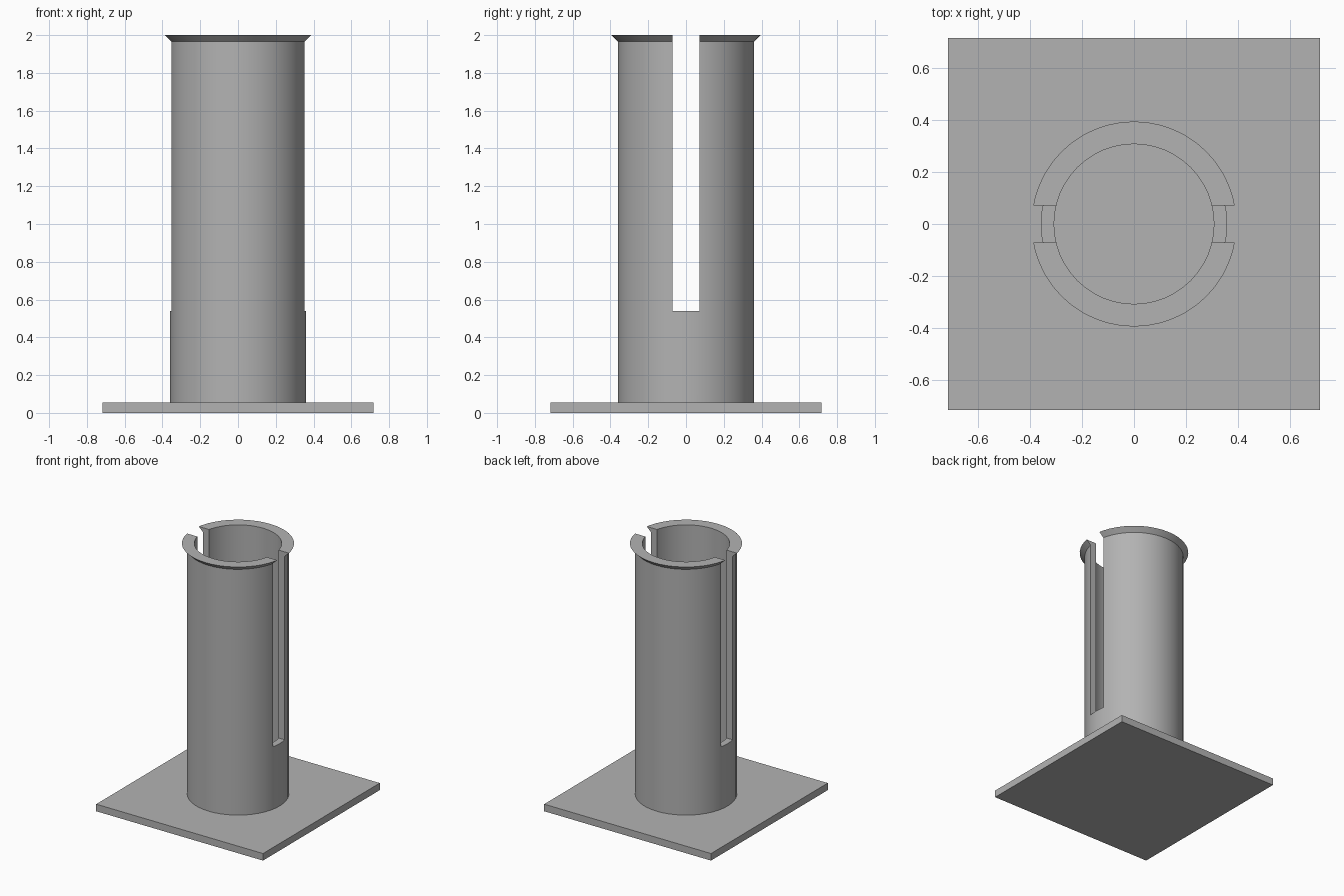
import bpy, bmesh, math

cube = bpy.data.objects.get("Cube")
if cube:
    bpy.data.objects.remove(cube, do_unlink=True)

HALF_BASE, BASE_TOP = 0.717, 0.055
OUTER, INNER, LIP = 0.359, 0.308, 0.395
LIP_LOW, TOP = 1.965, 2.0
SLOT_WIDTH, SLOT_LOW = 0.143, 0.54
SIDES = 48

grey = bpy.data.materials.new("plain grey")
grey.use_nodes = True
colour = (0.45, 0.45, 0.45, 1)
grey.diffuse_color = colour
grey.node_tree.nodes["Principled BSDF"].inputs["Base Color"].default_value = colour


def box(name, size, centre):
    bpy.ops.mesh.primitive_cube_add(size=1, location=centre)
    ob = bpy.context.object
    ob.name = name
    ob.scale = size
    bpy.ops.object.transform_apply(location=False, rotation=False, scale=True)
    ob.data.materials.append(grey)
    return ob


def lathe(name, profile):
    """Closed ring made by turning a closed (radius, height) profile about z."""
    bm = bmesh.new()
    rings = []
    for i in range(SIDES):
        a = math.tau * i / SIDES
        rings.append([bm.verts.new((r * math.cos(a), r * math.sin(a), z))
                      for r, z in profile])
    n = len(profile)
    for i, ring in enumerate(rings):
        after = rings[(i + 1) % SIDES]
        for j in range(n):
            k = (j + 1) % n
            bm.faces.new((ring[j], after[j], after[k], ring[k]))
    bmesh.ops.recalc_face_normals(bm, faces=bm.faces)
    mesh = bpy.data.meshes.new(name)
    bm.to_mesh(mesh)
    bm.free()
    ob = bpy.data.objects.new(name, mesh)
    bpy.context.collection.objects.link(ob)
    mesh.materials.append(grey)
    return ob


# Square foot plate
box("base_plate", (2 * HALF_BASE, 2 * HALF_BASE, BASE_TOP), (0, 0, BASE_TOP / 2))

# Hollow tube with a flared lip
tube = lathe("slotted_tube", [(INNER, BASE_TOP), (OUTER, BASE_TOP),
                              (OUTER, LIP_LOW), (LIP, TOP), (INNER, TOP)])

# Slot through both sides of the tube, open at the top
cutter = box("slot_cutter", (1, SLOT_WIDTH, 2), (0, 0, SLOT_LOW + 1))
cutter.hide_render = True
cut = tube.modifiers.new("slot", 'BOOLEAN')
cut.operation = 'DIFFERENCE'
cut.solver = 'EXACT'
cut.object = cutter
bpy.ops.object.select_all(action='DESELECT')
tube.select_set(True)
bpy.context.view_layer.objects.active = tube
bpy.ops.object.modifier_apply(modifier=cut.name)
bpy.data.objects.remove(cutter, do_unlink=True)

bpy.ops.object.shade_smooth_by_angle(angle=math.radians(30))
